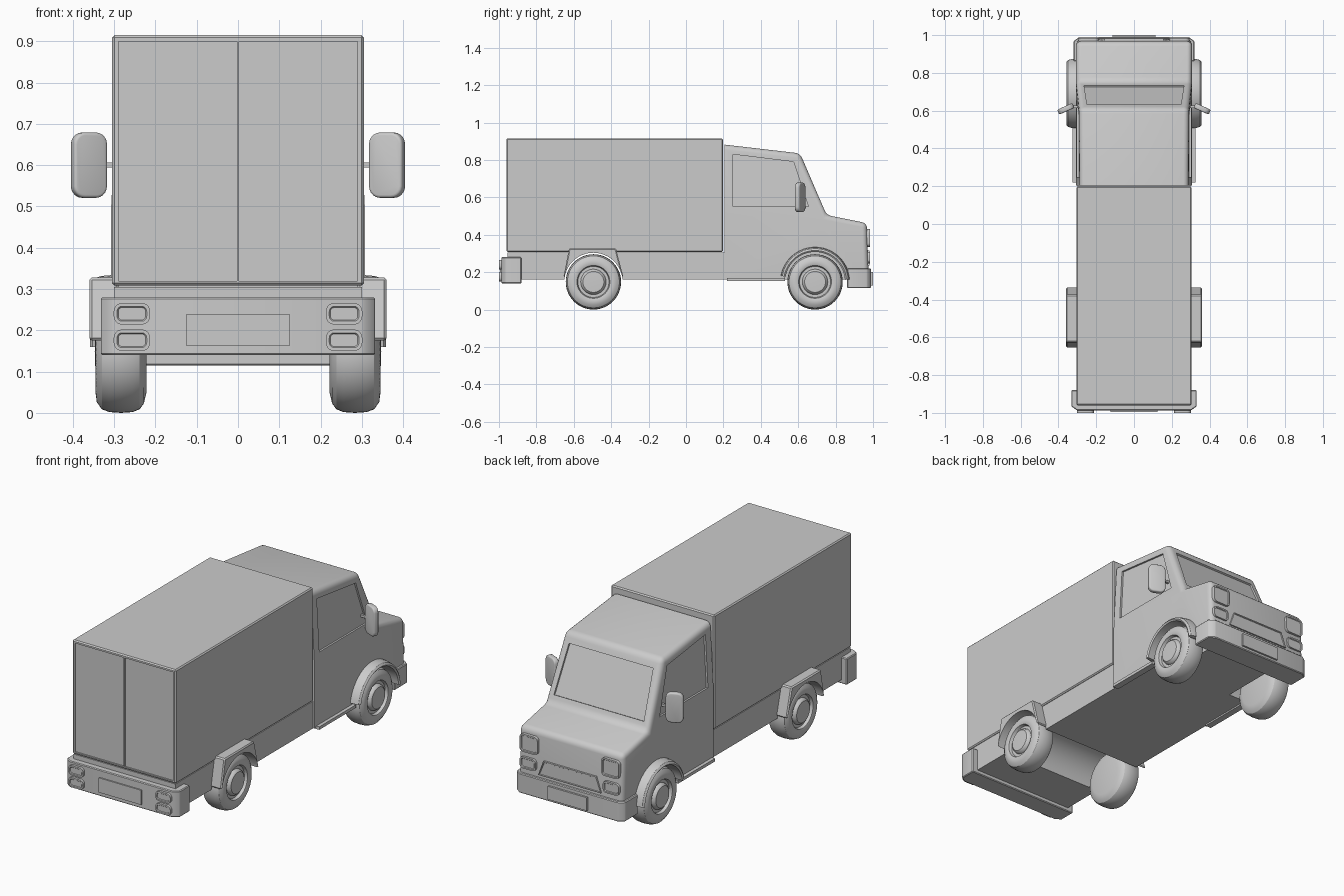
import bpy, bmesh, math
from mathutils import Vector, Matrix

if "Cube" in bpy.data.objects:
    bpy.data.objects.remove(bpy.data.objects["Cube"])


def make(name, bm):
    bmesh.ops.recalc_face_normals(bm, faces=bm.faces)
    me = bpy.data.meshes.new(name)
    bm.to_mesh(me)
    bm.free()
    ob = bpy.data.objects.new(name, me)
    bpy.context.collection.objects.link(ob)
    return ob


def prism(name, pts, vec, inset=0, push=0):
    """Extrude a polygon; optionally inset and push the end cap."""
    bm = bmesh.new()
    face = bm.faces.new([bm.verts.new(p) for p in pts])
    ext = bmesh.ops.extrude_face_region(bm, geom=[face], use_keep_orig=True)["geom"]
    bmesh.ops.translate(bm, vec=vec, verts=[g for g in ext if isinstance(g, bmesh.types.BMVert)])
    cap = [g for g in ext if isinstance(g, bmesh.types.BMFace)][0]
    bmesh.ops.recalc_face_normals(bm, faces=bm.faces)
    if inset:
        # raised rim, narrow groove, then the flat centre
        bmesh.ops.inset_region(bm, faces=[cap], thickness=inset)
        bmesh.ops.inset_region(bm, faces=[cap], thickness=0.003, depth=-push)
    return make(name, bm)


def box(name, x0, x1, y0, y1, z0, z1):
    return prism(name, [(x0, y0, z0), (x1, y0, z0), (x1, y1, z0), (x0, y1, z0)], (0, 0, z1 - z0))


def cylinder_x(name, x0, x1, y, z, r, n=48):
    ring = [(x0, y + r * math.cos(i * math.tau / n), z + r * math.sin(i * math.tau / n)) for i in range(n)]
    return prism(name, ring, (x1 - x0, 0, 0))


def apply_mod(ob, kind, **props):
    m = ob.modifiers.new(kind.lower(), kind)
    for k, v in props.items():
        setattr(m, k, v)
    bpy.context.view_layer.objects.active = ob
    bpy.ops.object.modifier_apply(modifier=m.name)


def cut(ob, cutter):
    apply_mod(ob, 'BOOLEAN', operation='DIFFERENCE', object=cutter, solver='EXACT')
    bpy.data.objects.remove(cutter)


def bevel(ob, w, n=2):
    apply_mod(ob, 'BEVEL', width=w, segments=n, limit_method='ANGLE', angle_limit=0.6)


def rounded_panel(name, x, y, z, w, h, depth, r, inset=0.008, push=0.004):
    """Rounded rectangle facing along y; depth carries the direction."""
    pts = []
    for k, (sx, sz) in enumerate([(1, 1), (-1, 1), (-1, -1), (1, -1)]):
        for j in range(6):
            a = math.radians(90 * k + 18 * j)
            pts.append((x + sx * (w / 2 - r) + r * math.cos(a), y, z + sz * (h / 2 - r) + r * math.sin(a)))
    return prism(name, pts, (0, depth, 0), inset, push)


def lathe_x(name, prof, s, y, z, a0=0, a1=360, n=48, closed=False):
    """Spin an (x, radius) profile about a sideways axle."""
    bm = bmesh.new()
    vs = [bm.verts.new((s * x, 0, r)) for x, r in prof]
    es = [bm.edges.new(p) for p in zip(vs, vs[1:])]
    if closed:
        es.append(bm.edges.new((vs[-1], vs[0])))
    bmesh.ops.rotate(bm, verts=vs, matrix=Matrix.Rotation(math.radians(a0), 3, 'X'))
    bmesh.ops.spin(bm, geom=vs + es, axis=(1, 0, 0), cent=(0, 0, 0), angle=math.radians(a1 - a0), steps=n)
    bmesh.ops.remove_doubles(bm, verts=bm.verts, dist=0.0002)
    if closed:
        bmesh.ops.holes_fill(bm, edges=[e for e in bm.edges if e.is_boundary])
    bmesh.ops.translate(bm, verts=bm.verts, vec=(0, y, z))
    return make(name, bm)


REAR, FRONT, AXLE = -0.495, 0.69, 0.148

# Cargo box with two recessed rear doors
cargo = box("cargo_box", -0.305, 0.305, -0.96, 0.198, 0.308, 0.915)
bevel(cargo, 0.006, 1)
for s in (1, -1):
    cut(cargo, box("cutter", *sorted((s * 0.003, s * 0.29)), -1, -0.953, 0.32, 0.9))

# Chassis with a tunnel across for the rear wheels
chassis = box("chassis", -0.3, 0.3, -0.955, 0.21, 0.16, 0.305)
cut(chassis, cylinder_x("cutter", -0.5, 0.5, REAR, AXLE, 0.156))


# Cab: side profile, leaning inwards above the belt line
def half_width(z):
    return 0.307 - 0.02 * max(0, z - 0.505) / 0.375


profile = [(0.205, 0.16), (0.205, 0.505), (0.205, 0.882), (0.61, 0.835),
           (0.752, 0.505), (0.967, 0.462), (0.977, 0.16)]
bm = bmesh.new()
sides = [[bm.verts.new((s * half_width(z), y, z)) for y, z in profile] for s in (1, -1)]
for v in sides:
    bm.faces.new([v[0], v[1], v[4], v[5], v[6]])
    bm.faces.new([v[1], v[2], v[3], v[4]])
for i in range(7):
    j = (i + 1) % 7
    bm.faces.new([sides[0][i], sides[0][j], sides[1][j], sides[1][i]])
bmesh.ops.recalc_face_normals(bm, faces=bm.faces)
round_edges = [e for e in bm.edges if max(v.co.y for v in e.verts) > 0.3
               and max(v.co.z for v in e.verts) > 0.3 and e.calc_face_angle(0) > 0.3]
bmesh.ops.bevel(bm, geom=round_edges, offset=0.026, segments=4, profile=0.5, affect='EDGES')
cab = make("cab", bm)

# Windscreen recess
base, up, out = Vector((0, 0.752, 0.505)), Vector((0, -0.395, 0.919)), Vector((0, 0.919, 0.395))
screen = [base + up * t + Vector((x, 0, 0)) - out * 0.01
          for x, t in ((-0.265, 0.045), (0.265, 0.045), (0.248, 0.305), (-0.248, 0.305))]
cut(cab, prism("cutter", screen, out * 0.05))

# Side windows and front wheel wells
for s in (1, -1):
    win = [(s * (half_width(z) - 0.01), y, z)
           for y, z in ((0.25, 0.55), (0.655, 0.55), (0.575, 0.79), (0.25, 0.83))]
    cut(cab, prism("cutter", win, (s * 0.06, 0, 0)))
    cut(cab, cylinder_x("cutter", s * 0.19, s * 0.4, FRONT, AXLE, 0.162))

# Bumpers with chamfered corners
for name, y_in, y_mid, y_out, xo, z0, z1 in (("rear_bumper", -0.88, -0.965, -0.987, 0.332, 0.14, 0.28),
                                             ("front_bumper", 0.862, 0.968, 0.99, 0.32, 0.115, 0.22)):
    plan = [(xo - 0.03, y_out), (xo, y_mid), (xo, y_in), (xo - 0.03, y_in)]
    plan += [(-x, y) for x, y in reversed(plan)]
    bevel(prism(name, [(x, y, z0) for x, y in plan], (0, 0, z1 - z0)), 0.004, 1)

# Number plates and grille
box("rear_plate", -0.125, 0.125, -0.994, -0.98, 0.162, 0.24)
box("front_plate", -0.115, 0.115, 0.98, 1.0, 0.13, 0.2)
prism("grille", [(-0.185, 0.95, 0.235), (0.185, 0.95, 0.235), (0.155, 0.95, 0.315), (-0.155, 0.95, 0.315)],
      (0, 0.032, 0), 0.006, 0.004)

tyre = [(0.222, 0), (0.222, 0.1), (0.228, 0.125), (0.238, 0.139), (0.255, 0.146), (0.283, 0.148),
        (0.312, 0.146), (0.33, 0.139), (0.342, 0.122), (0.345, 0.1), (0.341, 0.088), (0.326, 0.083),
        (0.326, 0.068), (0.338, 0.064), (0.345, 0.056), (0.347, 0)]
flare = [(0.28, 0.16), (0.352, 0.16), (0.358, 0.168), (0.35, 0.178), (0.33, 0.184), (0.28, 0.188)]

for s, side in ((1, "right"), (-1, "left")):
    # Wheels
    lathe_x(f"rear_wheel_{side}", tyre, s, REAR, AXLE)
    lathe_x(f"front_wheel_{side}", tyre, s, FRONT, AXLE)
    # Rounded front arch
    lathe_x(f"front_arch_{side}", flare, s, FRONT, AXLE, -86, 80, 28, True)
    # Angular rear fender
    trap = [(-0.655, 0.175), (-0.625, 0.328), (-0.375, 0.328), (-0.335, 0.175)]
    fender = prism(f"rear_fender_{side}", [(s * 0.29, y, z) for y, z in trap], (s * 0.07, 0, 0))
    bevel(fender, 0.006, 1)
    cut(fender, cylinder_x("cutter", s * 0.2, s * 0.5, REAR, AXLE, 0.156))
    # Sill below the door
    box(f"sill_{side}", *sorted((s * 0.29, s * 0.325)), 0.22, 0.53, 0.152, 0.168)
    # Lamps
    for tag, z in (("upper", 0.24), ("lower", 0.176)):
        rounded_panel(f"tail_lamp_{tag}_{side}", s * 0.257, -0.98, z, 0.088, 0.052, -0.02, 0.02)
    rounded_panel(f"headlamp_{side}", s * 0.24, 0.95, 0.383, 0.105, 0.095, 0.034, 0.02)
    rounded_panel(f"indicator_{side}", s * 0.245, 0.95, 0.278, 0.095, 0.062, 0.034, 0.02)
    # Door mirror and its stub
    mirror = rounded_panel(f"door_mirror_{side}", 0, -0.014, 0, 0.088, 0.158, 0.028, 0.028, 0)
    bevel(mirror, 0.007, 3)
    mirror.location = (s * 0.361, 0.61, 0.6)
    mirror.rotation_euler.z = -s * math.radians(24)
    box(f"mirror_stub_{side}", *sorted((s * 0.29, s * 0.335)), 0.615, 0.627, 0.594, 0.606)

# Smooth shading with sharp creases kept
for ob in bpy.context.scene.objects:
    ob.select_set(True)
    bpy.context.view_layer.objects.active = ob
bpy.ops.object.shade_smooth_by_angle(angle=math.radians(32))
